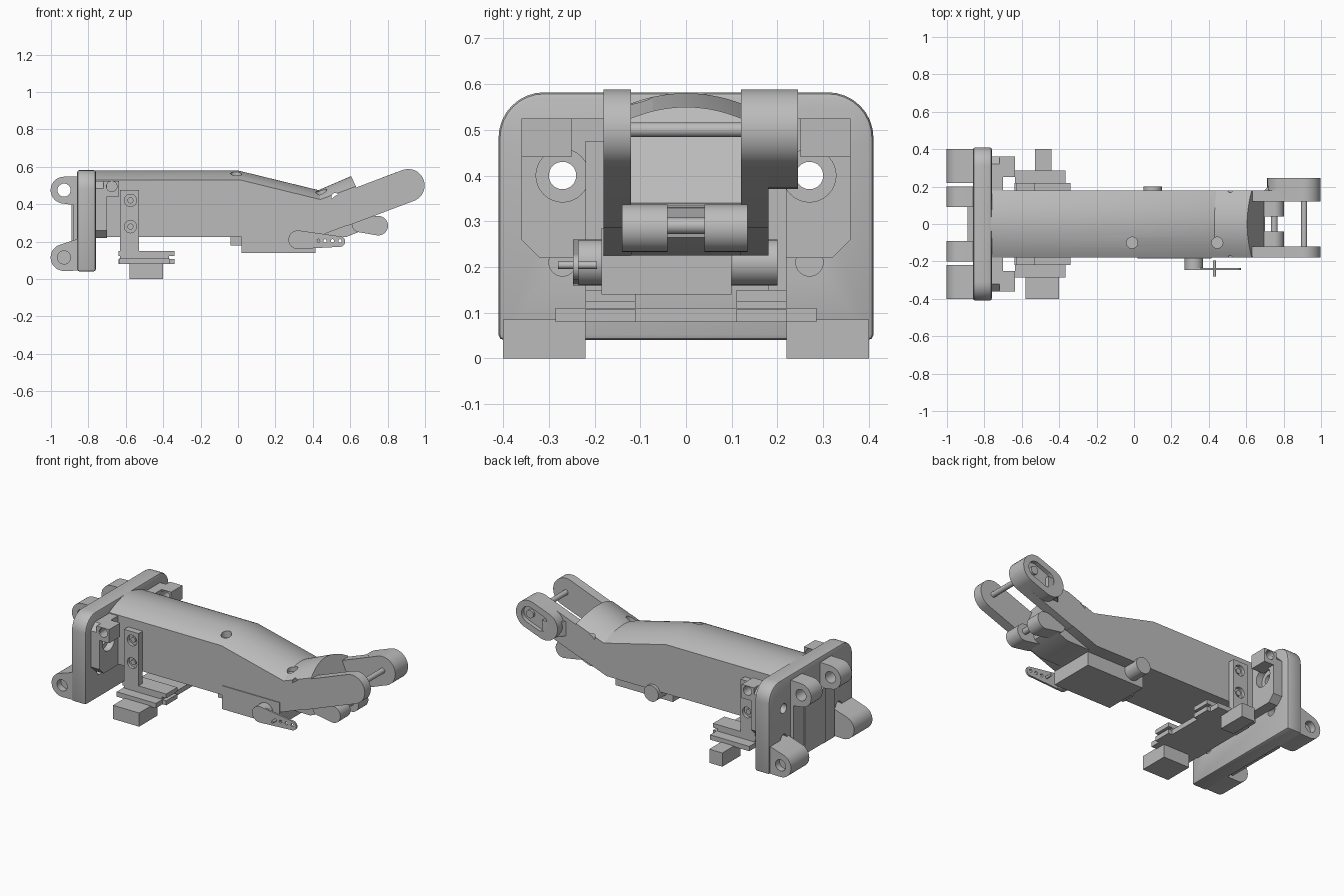
import bpy, bmesh, math
from mathutils import Vector
from mathutils.geometry import convex_hull_2d

old = bpy.data.objects.get("Cube")
if old:
    bpy.data.objects.remove(old, do_unlink=True)

grey = bpy.data.materials.new("plain grey")
grey.use_nodes = True
grey.diffuse_color = (0.5, 0.5, 0.5, 1)
grey.node_tree.nodes["Principled BSDF"].inputs["Base Color"].default_value = (0.5, 0.5, 0.5, 1)


def finish(name, bm):
    bmesh.ops.recalc_face_normals(bm, faces=bm.faces)
    mesh = bpy.data.meshes.new(name)
    bm.to_mesh(mesh)
    bm.free()
    mesh.materials.append(grey)
    ob = bpy.data.objects.new(name, mesh)
    bpy.context.collection.objects.link(ob)
    return ob


def activate(ob):
    bpy.ops.object.select_all(action='DESELECT')
    ob.select_set(True)
    bpy.context.view_layer.objects.active = ob


def place(axis, u, v, w):
    return {'x': (w, u, v), 'y': (u, w, v), 'z': (u, v, w)}[axis]


def prism(name, axis, profile, lo, hi):
    """Extrude a 2D outline along an axis between two positions."""
    bm = bmesh.new()
    face = bm.faces.new([bm.verts.new(place(axis, u, v, lo)) for u, v in profile])
    new = bmesh.ops.extrude_face_region(bm, geom=[face])['geom']
    shift = Vector(place(axis, 0, 0, hi - lo))
    bmesh.ops.translate(bm, vec=shift, verts=[g for g in new if isinstance(g, bmesh.types.BMVert)])
    return finish(name, bm)


def hull(*circles, n=32):
    """Outline wrapped tightly around circles given as (u, v, radius)."""
    pts = []
    for u, v, r in circles:
        count = n if r else 1
        pts += [Vector((u + r * math.cos(math.tau * i / count),
                        v + r * math.sin(math.tau * i / count))) for i in range(count)]
    return [tuple(pts[i]) for i in convex_hull_2d(pts)]


def box(name, x, y, z):
    return prism(name, 'z', [(x[0], y[0]), (x[1], y[0]), (x[1], y[1]), (x[0], y[1])], *z)


def rod(name, axis, u, v, r, lo, hi):
    return prism(name, axis, hull((u, v, r)), lo, hi)


def apply(ob, mod):
    activate(ob)
    bpy.ops.object.modifier_apply(modifier=mod.name)


def cut(ob, cutter):
    mod = ob.modifiers.new("cut", 'BOOLEAN')
    mod.operation, mod.solver, mod.object = 'DIFFERENCE', 'EXACT', cutter
    cutter.hide_render = True
    apply(ob, mod)
    bpy.data.objects.remove(cutter, do_unlink=True)


def bevel(ob, width):
    mod = ob.modifiers.new("bevel", 'BEVEL')
    mod.width, mod.segments, mod.limit_method = width, 2, 'ANGLE'
    mod.angle_limit = math.radians(50)
    apply(ob, mod)


# Arm body: flat sides, domed top, lofted along a bent path
HALF = 0.18
# bottom x, bottom z, side x, side z, crown x, crown z
stations = [(-0.77, 0.225, -0.77, 0.53, -0.77, 0.58),
            (0.01, 0.225, 0.01, 0.53, 0.0, 0.58),
            (0.42, 0.225, 0.44, 0.425, 0.43, 0.475),
            (0.70, 0.33, 0.63, 0.495, 0.605, 0.55)]
bm = bmesh.new()
rings = []
for bx, bz, sx, sz, cx, cz in stations:
    pts = [(bx, HALF, bz), (bx, -HALF, bz)]
    for i in range(21):
        t = i / 10 - 1
        rise = 1 - t * t
        pts.append((sx + (cx - sx) * rise, t * HALF, sz + (cz - sz) * rise))
    rings.append([bm.verts.new(p) for p in pts])
for a, b in zip(rings, rings[1:]):
    for i in range(len(a)):
        j = (i + 1) % len(a)
        bm.faces.new((a[i], a[j], b[j], b[i]))
bm.faces.new(rings[0])
bm.faces.new(rings[-1])
body = finish("arm_body", bm)
for x in (-0.01, 0.445):
    cut(body, rod("cutter", 'z', x, -0.1, 0.03, 0.44 if x > 0 else 0.53, 0.8))
cut(body, rod("cutter", 'y', 0.52, 0.44, 0.02, -0.3, 0.3))
prism("body_underside", 'y', [(0.40, 0.225), (0.58, 0.225), (0.68, 0.265), (0.70, 0.34), (0.5, 0.34)], -0.12, 0.12)

# Fork at the free end
TIP = (0.91, 0.50, 0.088)
for name, lo, hi in (("right_fork_prong", -0.18, -0.12), ("left_fork_prong", 0.12, 0.18)):
    prism(name, 'y', hull((0.57, 0.372, 0.088), TIP), lo, hi)
boss = prism("left_fork_boss", 'y', hull((0.80, 0.459, 0.088), TIP), 0.15, 0.245)
cut(boss, prism("cutter", 'y', hull((0.83, 0.47, 0.05), (0.91, 0.50, 0.05)), 0.22, 0.3))
rod("boss_screw", 'y', 0.91, 0.5, 0.025, 0.2, 0.235)
prism("left_fork_shoulder", 'z', [(0.69, 0.17), (0.82, 0.17), (0.82, 0.245), (0.75, 0.24)], 0.40, 0.49)
rod("fork_pin", 'y', 0.91, 0.5, 0.016, -0.13, 0.13)
for name, lo, hi in (("right_lower_lug", -0.14, -0.04), ("left_lower_lug", 0.04, 0.135)):
    prism(name, 'y', hull((0.75, 0.285, 0.052), (0.65, 0.29, 0.04)), lo, hi)
rod("lower_lug_pin", 'y', 0.75, 0.29, 0.018, -0.1, 0.1)

# Mounting plate
plate = prism("mounting_plate", 'x',
              hull((-0.31, 0.482, 0.1), (0.31, 0.482, 0.1), (-0.41, 0.04, 0), (0.41, 0.04, 0)),
              -0.86, -0.76)
bevel(plate, 0.012)
slab = prism("plate_pad", 'x',
             hull((-0.32, 0.525, 0), (0.32, 0.525, 0), (-0.36, 0.485, 0), (0.36, 0.485, 0),
                  (-0.36, 0.26, 0), (0.36, 0.26, 0), (-0.32, 0.22, 0), (0.32, 0.22, 0)),
             -0.765, -0.70)
for side in (-1, 1):
    cut(slab, rod("cutter", 'x', side * 0.27, 0.4, 0.058, -0.74, -0.6))
    cut(slab, rod("cutter", 'x', side * 0.27, 0.4, 0.03, -0.9, -0.6))
    for z in (0.4, 0.21):
        cut(plate, rod("cutter", 'x', side * 0.27, z, 0.03, -0.95, -0.6))
box("plate_centre_strip", (-0.89, -0.85), (-0.1, 0.1), (0.06, 0.4))

# Hinge lugs and pad ears, mirrored left and right
for side, word in ((-1, "right"), (1, "left")):
    def span(a, b):
        return sorted((side * a, side * b))
    upper = prism(word + "_upper_hinge", 'y',
                  hull((-0.93, 0.475, 0.072), (-0.84, 0.55, 0), (-0.84, 0.39, 0)), *span(0.09, 0.2))
    cut(upper, rod("cutter", 'y', -0.93, 0.475, 0.035, -0.6, 0.6))
    lower = prism(word + "_lower_hinge", 'y',
                  hull((-0.93, 0.115, 0.072), (-0.84, 0.22, 0), (-0.84, 0.045, 0)), *span(0.22, 0.4))
    cut(lower, rod("cutter", 'y', -0.93, 0.115, 0.035, *span(0.36, 0.6)))
    box(word + "_hinge_rib", (-0.88, -0.85), span(0.09, 0.2), (0.05, 0.5))
    ear = box(word + "_pad_ear", (-0.72, -0.635), span(0.25, 0.36), (0.44, 0.525))
    cut(ear, rod("cutter", 'y', -0.675, 0.495, 0.028, -0.6, 0.6))

    # Hanging bracket
    hanger = box(word + "_bracket_plate", (-0.63, -0.53), span(0.18, 0.22), (0.11, 0.475))
    for z in (0.28, 0.42):
        cut(hanger, rod("cutter", 'y', -0.575, z, 0.033, *span(0.2, 0.4)))
        rod(word + "_bracket_screw", 'y', -0.575, z, 0.016, *span(0.19, 0.21))
    foot = box(word + "_bracket_foot", (-0.64, -0.34), span(0.11, 0.22), (0.08, 0.15))
    for x in (-0.64, -0.34):
        cut(foot, box("cutter", (x - 0.03, x + 0.03), (-0.5, 0.5), (0.108, 0.124)))
box("bracket_crossbar", (-0.635, -0.365), (-0.285, 0.285), (0.08, 0.11))
box("right_sensor_block", (-0.58, -0.4), (-0.4, -0.22), (0.0, 0.085))
box("left_sensor_block", (-0.53, -0.44), (0.22, 0.4), (0.0, 0.085))

# Actuator slung under the body
box("actuator_case", (0.02, 0.415), (-0.185, 0.1), (0.14, 0.285))
rod("actuator_rear_cap", 'y', 0.1, 0.21, 0.05, 0.09, 0.2)
box("actuator_cable_plug", (-0.04, 0.03), (-0.14, -0.05), (0.18, 0.235))
rod("actuator_shaft", 'y', 0.32, 0.21, 0.05, -0.24, -0.18)
horn = prism("actuator_horn", 'y', hull((0.32, 0.21, 0.05), (0.545, 0.2, 0.028)), -0.247, -0.235)
for x in (0.43, 0.465, 0.505, 0.545):
    cut(horn, rod("cutter", 'y', x, 0.204, 0.009, -0.4, 0))
rod("horn_pin", 'y', 0.43, 0.204, 0.008, -0.28, -0.195)

# Smooth the rounded surfaces while keeping hard edges
bpy.ops.object.select_all(action='DESELECT')
for ob in bpy.context.collection.objects:
    if ob.type == 'MESH' and grey.name in ob.data.materials:
        ob.select_set(True)
        bpy.context.view_layer.objects.active = ob
bpy.ops.object.shade_smooth_by_angle(angle=math.radians(30))
